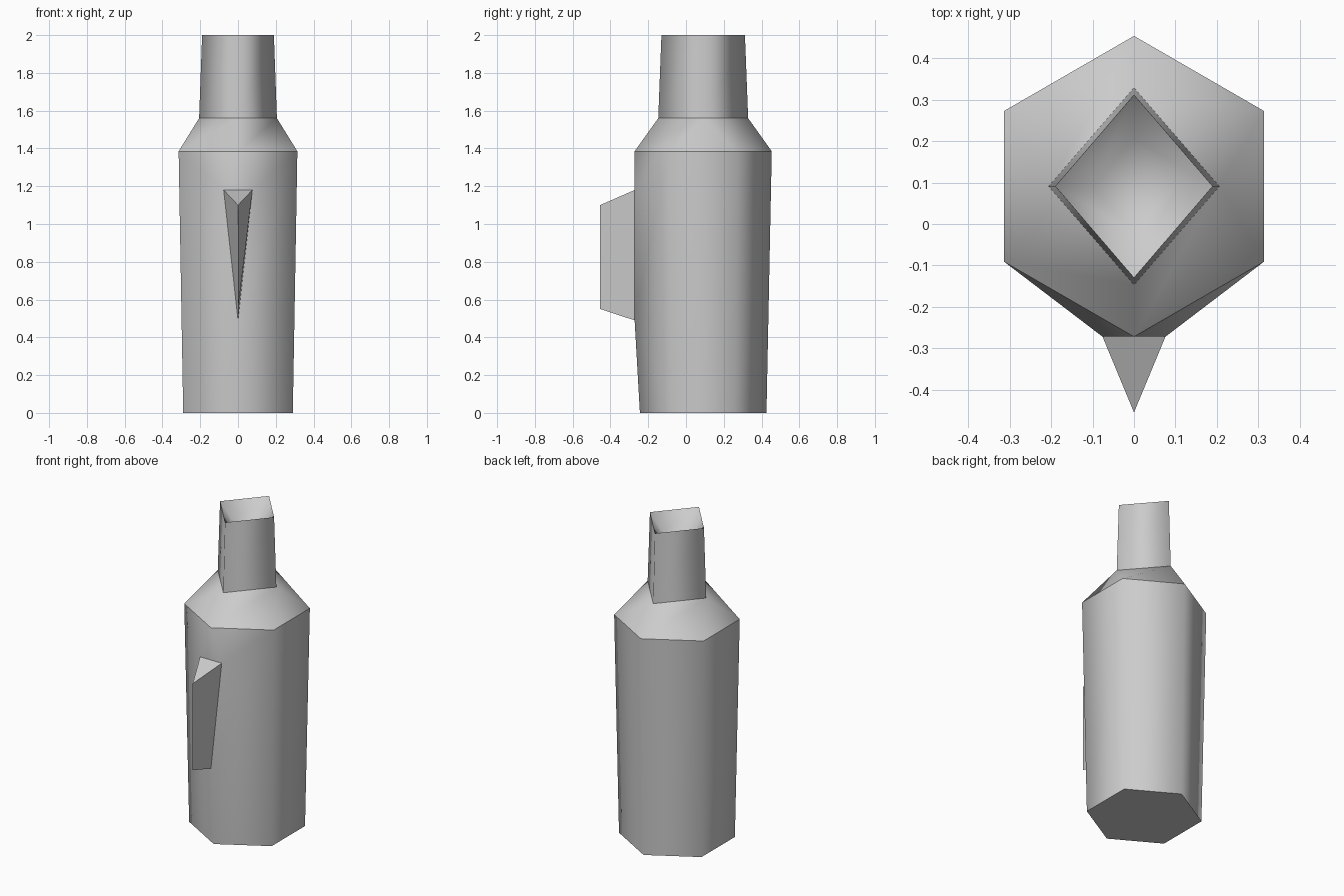
import bpy, bmesh
from math import sin, cos, radians

cube = bpy.data.objects.get("Cube")
if cube:
    bpy.data.objects.remove(cube, do_unlink=True)

grey = bpy.data.materials.new("plain grey")
grey.use_nodes = True
colour = (0.6, 0.6, 0.6, 1)
grey.diffuse_color = colour
grey.node_tree.nodes["Principled BSDF"].inputs["Base Color"].default_value = colour

CY = 0.091  # y of the bottle axis


def ring(n, rx, ry, z):
    """Points of an n-sided ring, counter-clockwise from the front corner."""
    angles = [radians(-90 + 360 * i / n) for i in range(n)]
    return [(rx * cos(a), CY + ry * sin(a), z) for a in angles]


def make(name, faces, smooth=True):
    """Build an object from faces given as lists of points."""
    bm = bmesh.new()
    for pts in faces:
        bm.faces.new([bm.verts.new(p) for p in pts])
    bmesh.ops.remove_doubles(bm, verts=bm.verts, dist=0.0005)
    for f in bm.faces:
        f.smooth = smooth
    mesh = bpy.data.meshes.new(name)
    bm.to_mesh(mesh)
    bm.free()
    mesh.materials.append(grey)
    obj = bpy.data.objects.new(name, mesh)
    bpy.context.collection.objects.link(obj)


def bridge(low, high):
    n = len(low)
    return [(low[i], low[(i + 1) % n], high[(i + 1) % n], high[i]) for i in range(n)]


def mirror(faces):
    """Add the mirror image across x = 0."""
    return faces + [[(-x, y, z) for x, y, z in reversed(f)] for f in faces]


base = ring(6, 0.335, 0.335, 0)
brim = ring(6, 0.363, 0.363, 1.385)
neck_low = ring(4, 0.206, 0.238, 1.56)
neck_top = ring(4, 0.19, 0.221, 2.0)

# Body: hexagonal wall whose front corner widens where the handle joins
root_top = (0.076, -0.272, 1.18)
root_low = (0, -0.272, 0.49)
front_half = [
    (brim[0], root_top, brim[1]),
    (root_top, root_low, brim[1]),
    (root_low, base[1], brim[1]),
    (root_low, base[0], base[1]),
]
root_left = (-root_top[0], *root_top[1:])
make("body", bridge(base, brim)[1:5] + mirror(front_half)
     + [(brim[0], root_left, root_top), (root_left, root_low, root_top)])
make("base", [base[::-1]], smooth=False)

# Shoulder: hexagon closing to the four-sided neck
make("shoulder", mirror([
    (brim[0], brim[1], neck_low[1], neck_low[0]),
    (brim[1], brim[2], neck_low[1]),
    (brim[2], brim[3], neck_low[2], neck_low[1]),
]))

# Neck and the hollow in its mouth
make("neck", bridge(neck_low, neck_top))
hollow = ring(4, 0.10, 0.115, 1.9)
make("mouth_hollow", bridge(neck_top, hollow) + [hollow])

# Handle: wedge standing out from the front
tip_top, tip_low = (0, -0.455, 1.1), (0, -0.455, 0.55)
make("handle", mirror([(root_top, tip_top, tip_low, root_low)])
     + [(root_top, root_left, tip_top)], smooth=False)
